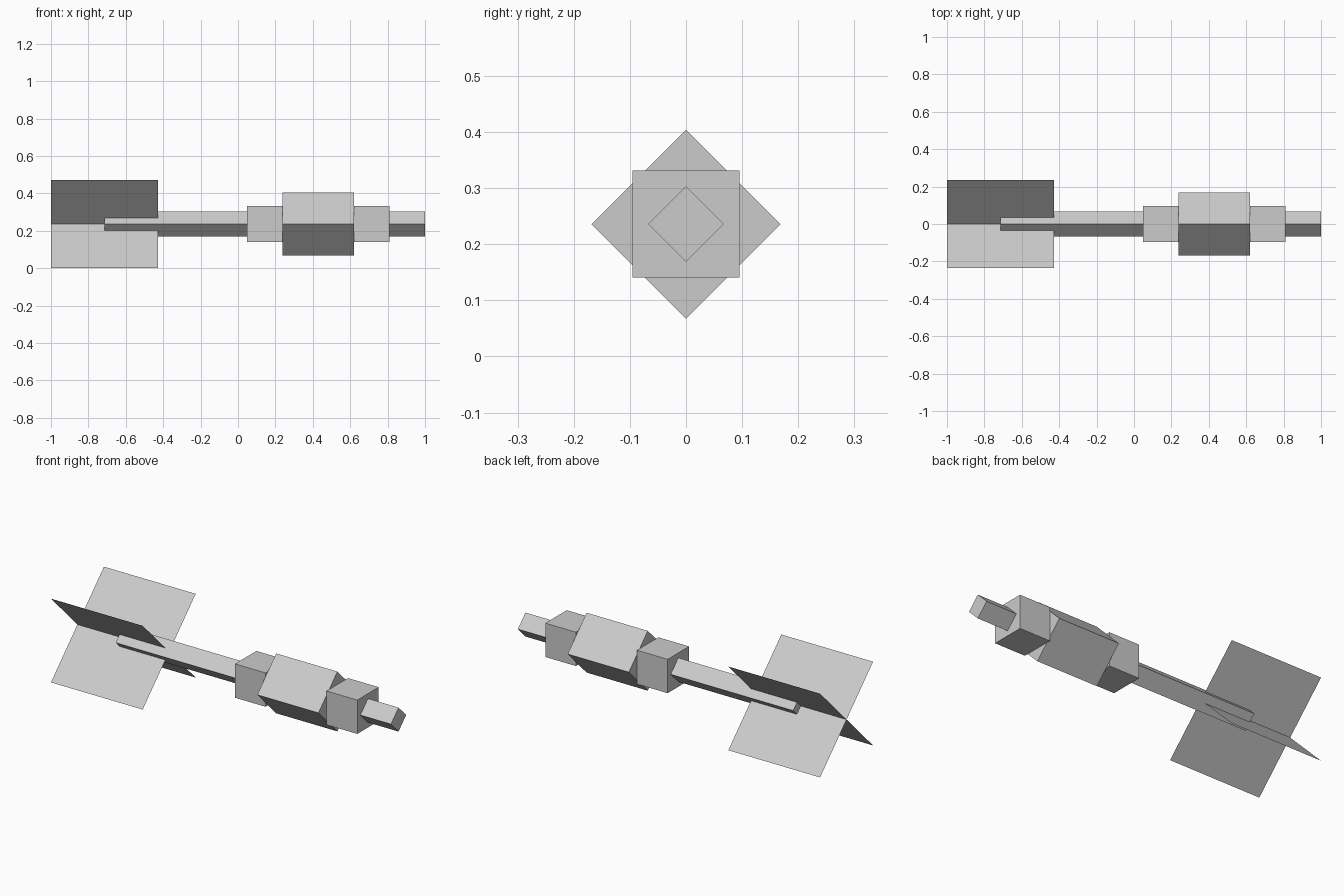
import bpy
from math import radians

default = bpy.data.objects.get("Cube")
if default:
    bpy.data.objects.remove(default, do_unlink=True)

U = 2 / 42               # base unit of the design
AXIS_Z = 7 * U * 0.5 ** 0.5   # the fins' lower tips touch the ground

grey = bpy.data.materials.new("plain grey")
grey.use_nodes = True
colour = (0.6, 0.6, 0.6, 1)
grey.diffuse_color = colour
grey.node_tree.nodes["Principled BSDF"].inputs["Base Color"].default_value = colour


def finish(name, size, x, roll):
    """Scale, roll about the long axis, and colour the active part."""
    part = bpy.context.object
    part.name = name
    part.dimensions = size
    part.location = (x, 0, AXIS_Z)
    part.rotation_euler = (radians(roll), 0, 0)
    part.data.materials.append(grey)


def bar(name, start, length, side, roll):
    """Square bar along x, measured in design units from the tail."""
    bpy.ops.mesh.primitive_cube_add(size=1)
    finish(name, (length * U, side * U, side * U),
           -1 + (start + length / 2) * U, roll)


# Shaft, stepped body and tip
bar("shaft", 6, 16, 2, 45)
bar("rear_collar", 22, 4, 4, 0)
bar("body_block", 26, 8, 5, 45)
bar("front_collar", 34, 4, 4, 0)
bar("tip", 38, 4, 2, 45)

# Two crossed paper-thin tail fins
for name, roll in (("tail_fin_a", 45), ("tail_fin_b", -45)):
    bpy.ops.mesh.primitive_plane_add(size=1)
    finish(name, (12 * U, 14 * U, 0), -1 + 6 * U, roll)
